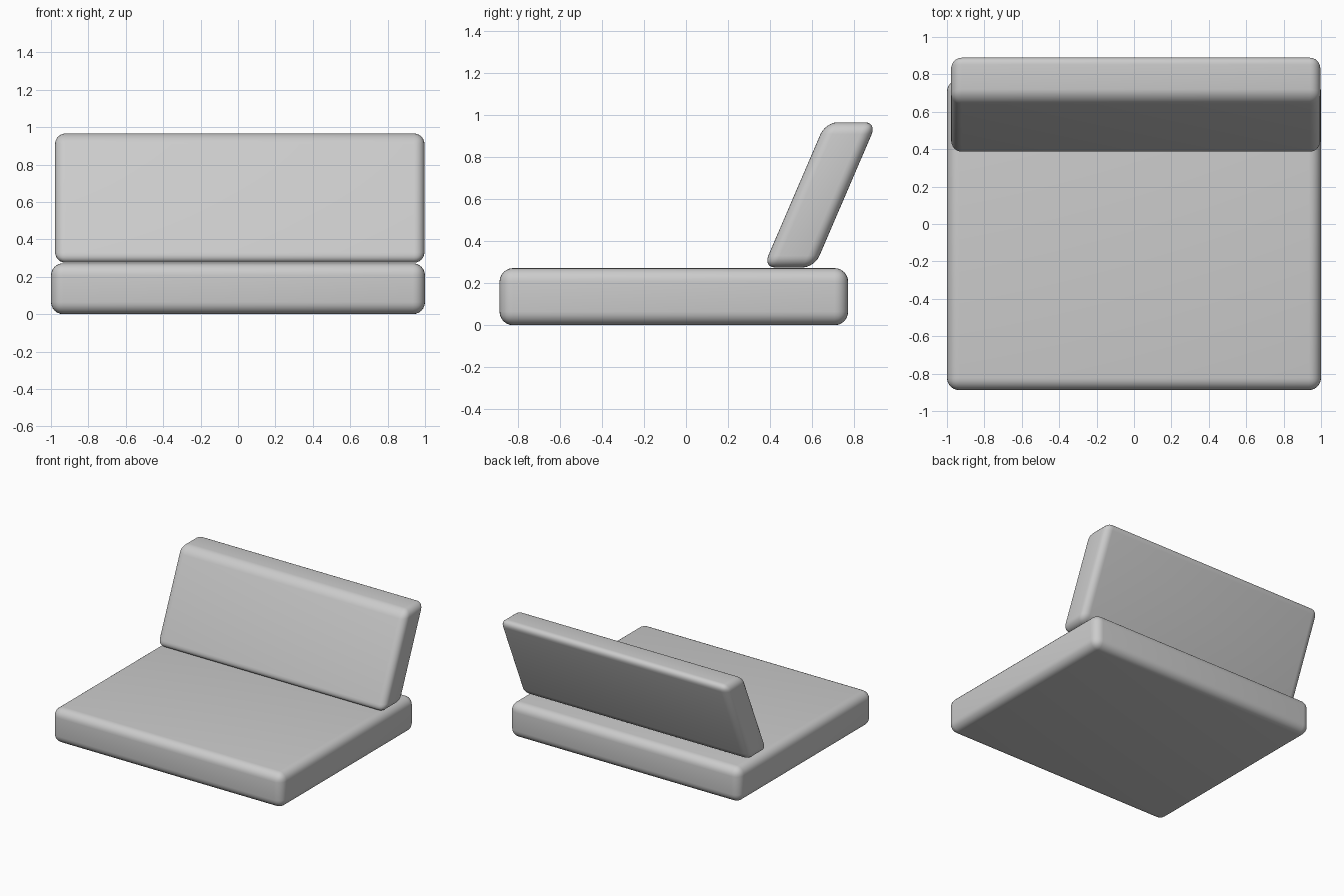
import bpy, bmesh
from mathutils import Matrix, Vector
from math import radians

if "Cube" in bpy.data.objects:
    bpy.data.objects.remove(bpy.data.objects["Cube"])


def cushion(name, lo, hi, radius, lean=0.0):
    """Rounded box between two corners, optionally sheared backwards."""
    lo, hi = Vector(lo), Vector(hi)
    bm = bmesh.new()
    bmesh.ops.create_cube(bm, size=1.0)
    bmesh.ops.scale(bm, vec=hi - lo, verts=bm.verts)
    bmesh.ops.bevel(bm, geom=bm.edges[:], offset=radius, segments=6,
                    profile=0.5, affect='EDGES', clamp_overlap=True)
    # lean the block while keeping its top and bottom level
    shear = Matrix.Identity(4)
    shear[1][2] = lean
    bmesh.ops.transform(bm, matrix=shear, verts=bm.verts)
    mesh = bpy.data.meshes.new(name)
    bm.to_mesh(mesh)
    bm.free()
    obj = bpy.data.objects.new(name, mesh)
    obj.location = (lo + hi) / 2
    bpy.context.collection.objects.link(obj)
    bpy.context.view_layer.objects.active = obj
    obj.select_set(True)
    bpy.ops.object.shade_smooth_by_angle(angle=radians(40))
    obj.select_set(False)
    return obj


# Flat seat pad
cushion("seat", (-1.0, -0.888, 0.0), (1.0, 0.772, 0.272), 0.065)

# Leaning backrest resting on the rear of the seat
cushion("backrest", (-0.978, 0.516, 0.275), (0.997, 0.760, 0.966), 0.056, lean=0.43)
